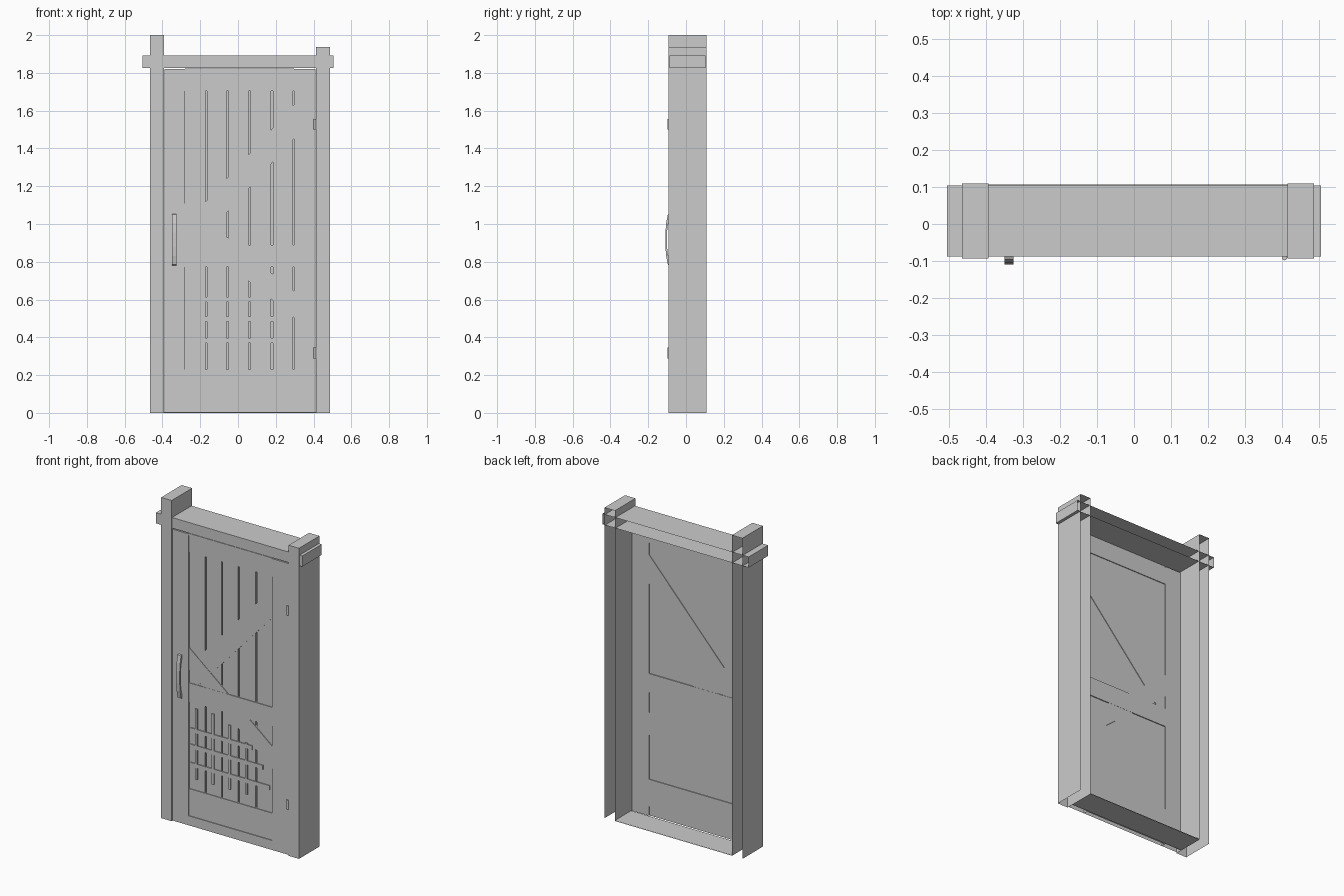
import bpy, bmesh, math
from mathutils import Vector

if "Cube" in bpy.data.objects:
    bpy.data.objects.remove(bpy.data.objects["Cube"])


def prism(name, pts, y0, y1, skip=()):
    """Extrude an (x, z) outline from y0 to y1; skip drops faces by their outward direction."""
    bm = bmesh.new()
    front = [bm.verts.new((x, y0, z)) for x, z in pts]
    back = [bm.verts.new((x, y1, z)) for x, z in pts]
    bm.faces.new(front)
    bm.faces.new(back[::-1])
    n = len(pts)
    for i in range(n):
        j = (i + 1) % n
        bm.faces.new((front[j], front[i], back[i], back[j]))
    bmesh.ops.recalc_face_normals(bm, faces=bm.faces[:])
    bm.normal_update()
    dirs = {"back": Vector((0, 1, 0)), "bottom": Vector((0, 0, -1))}
    gone = [f for f in bm.faces if any(f.normal.dot(dirs[s]) > 0.99 for s in skip)]
    bmesh.ops.delete(bm, geom=gone, context="FACES_ONLY")
    me = bpy.data.meshes.new(name)
    bm.to_mesh(me)
    bm.free()
    ob = bpy.data.objects.new(name, me)
    bpy.context.collection.objects.link(ob)
    return ob


def box(name, x0, x1, y0, y1, z0, z1, skip=()):
    return prism(name, [(x0, z0), (x1, z0), (x1, z1), (x0, z1)], y0, y1, skip)


# Outer frame: hollow posts and lintel, open at the wall side
box("left_post", -.465, -.393, -.093, .109, 0, 2, ("back", "bottom"))
box("right_post", .414, .486, -.093, .109, 0, 1.937, ("back", "bottom"))
box("lintel", -.505, .505, -.088, .104, 1.826, 1.892, ("back",))
box("sill", -.393, .414, -.05, .107, 0, .005, ("back",))

# Door leaf: stiles and rails
L, R = -.28, .296
box("left_stile", -.390, L, -.088, -.056, .003, 1.82, ("bottom",))
box("right_stile", R, .411, -.088, -.056, .003, 1.82, ("bottom",))
box("kick_strip", L, R, -.088, -.062, .003, .062, ("bottom",))
box("head_strip", L, R, -.088, -.062, 1.812, 1.824)
box("bottom_rail", L, R, -.083, -.057, .062, .23)
box("middle_rail", L, R, -.084, -.056, .772, .89)
box("top_rail", L, R, -.083, -.057, 1.705, 1.812)

# Diagonal braces, cut flush with the stiles
prism("rising_brace", [(L, .82), (R, 1.45), (R, 1.63), (L, 1.0)], -.0805, -.058)
prism("falling_brace", [(L, .97), (R, .505), (R, .645), (L, 1.11)], -.083, -.057)

# Vertical planks with open joints, on a thin backing
box("backing_board", L, R, -.067, -.062, .06, 1.815)
joints = [L, -.168, -.055, .06, .18, R]
for a, b in zip(joints, joints[1:]):
    box("plank", a + (.005 if a != L else 0), b - .005, -.079, -.064, .23, 1.705)

# Lower grille: battens of stepped length crossed by slim bars
for z, end in ((.6, .155), (.498, .23), (.384, .277)):
    box("grille_batten", -.27, end, -.085, -.078, z - .013, z + .013)
for x, top in ((-.23, .74), (-.115, .74), (0, .7), (.115, .62)):
    box("grille_bar", x - .008, x + .008, -.086, -.078, .3, top)

# Bowed pull handle (profile in y, z swept across x)
outer = [(-.086, .78), (-.096, .785), (-.105, .83), (-.109, .88), (-.109, .955),
         (-.105, 1.005), (-.096, 1.05), (-.086, 1.055)]
inner = [(-.086, 1.03), (-.097, .99), (-.101, .95), (-.101, .885), (-.097, .845), (-.086, .805)]
handle = prism("pull_handle", outer + inner, -.012, .012)
for v in handle.data.vertices:
    y, x, z = v.co
    v.co = (x - .338, y, z)
handle.data.flip_normals()

# Hinge barrels on the right edge
for z in (1.528, .317):
    bpy.ops.mesh.primitive_cylinder_add(vertices=12, radius=.007, depth=.058,
                                        location=(.407, -.091, z))
    bpy.context.object.name = "hinge"
    bpy.ops.object.shade_smooth_by_angle(angle=math.radians(40))
